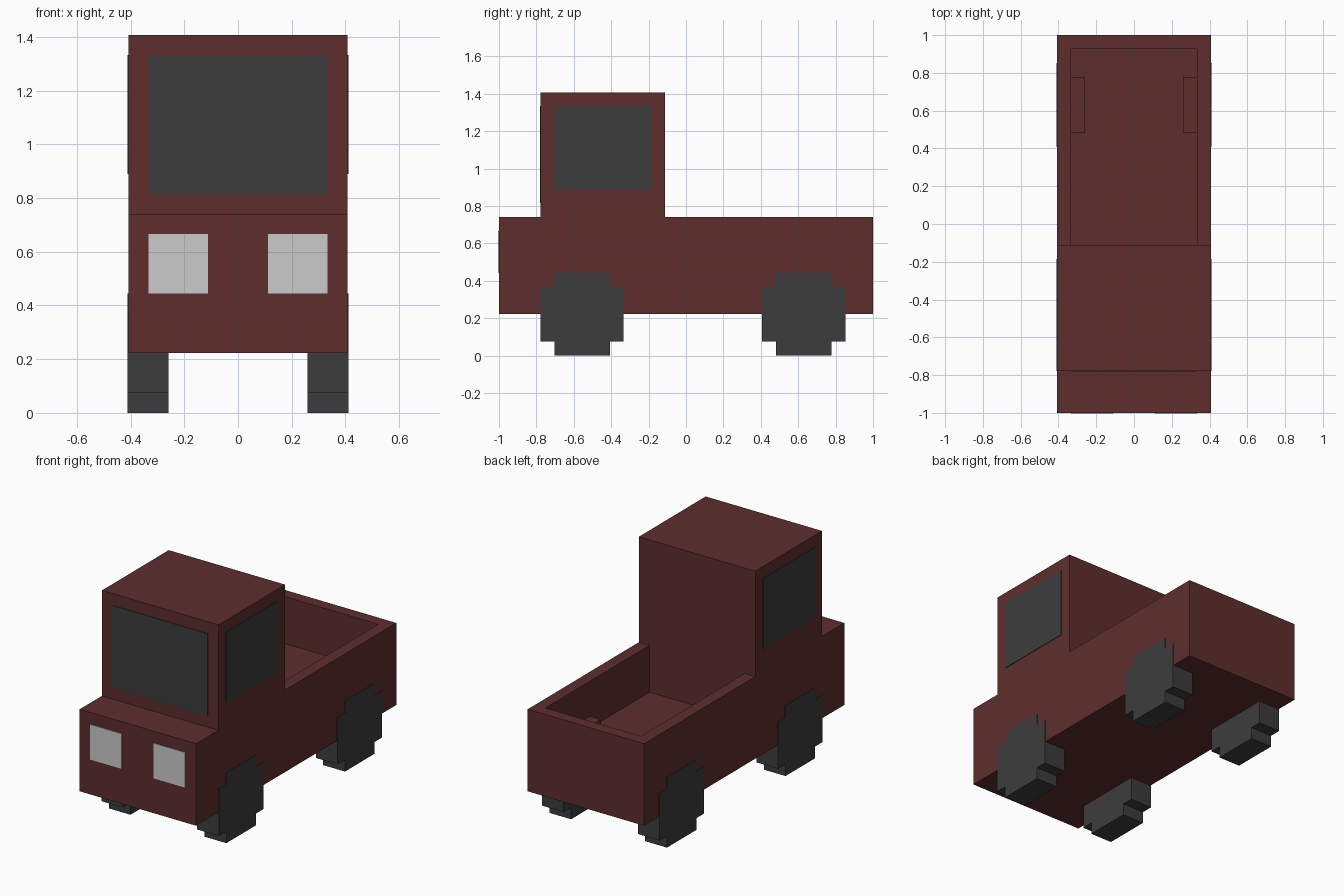
import bpy, bmesh

if "Cube" in bpy.data.objects:
    bpy.data.objects.remove(bpy.data.objects["Cube"])

U = 2 / 27          # block size: the truck is 27 long, 11 wide, 19 high
T = 0.004           # thickness of painted plates


def material(name, rgb):
    m = bpy.data.materials.new(name)
    m.diffuse_color = (*rgb, 1)
    m.use_nodes = True
    m.node_tree.nodes["Principled BSDF"].inputs["Base Color"].default_value = m.diffuse_color
    return m


RED = material("dark red paint", (0.112, 0.027, 0.027))
DARK = material("charcoal", (0.046, 0.046, 0.046))
LIGHT = material("light grey", (0.60, 0.60, 0.60))


def extrude(name, profile, x0, x1, mat):
    """Extrude a (y, z) profile along x; y is counted in blocks from the front."""
    bm = bmesh.new()
    face = bm.faces.new([bm.verts.new((x0, y * U - 1, z * U)) for y, z in profile])
    new = bmesh.ops.extrude_face_region(bm, geom=[face])["geom"]
    verts = [v for v in new if isinstance(v, bmesh.types.BMVert)]
    bmesh.ops.translate(bm, verts=verts, vec=(x1 - x0, 0, 0))
    bmesh.ops.recalc_face_normals(bm, faces=bm.faces)
    mesh = bpy.data.meshes.new(name)
    bm.to_mesh(mesh)
    bm.free()
    mesh.materials.append(mat)
    ob = bpy.data.objects.new(name, mesh)
    bpy.context.collection.objects.link(ob)
    return ob


def rect(y0, y1, z0, z1):
    return [(y0, z0), (y1, z0), (y1, z1), (y0, z1)]


# Body with cab, as one side profile
W = 5.5 * U
body = extrude("body", [(0, 3), (27, 3), (27, 10), (12, 10), (12, 19),
                        (3, 19), (3, 10), (0, 10)], -W, W, RED)

# Open cargo bed cut out of the body
cutter = extrude("bed_cutter", rect(12, 26, 6, 11), -4.5 * U, 4.5 * U, RED)
cutter.hide_render = True
cutter.hide_viewport = True
cut = body.modifiers.new("bed", "BOOLEAN")
cut.operation = "DIFFERENCE"
cut.solver = "EXACT"
cut.object = cutter

# Windscreen plate on the front of the cab
t = T / U
extrude("windscreen", rect(3 - t, 3 + t, 11, 18), -4.5 * U, 4.5 * U, DARK)

WHEEL = [(1, 0), (5, 0), (5, 1), (6, 1), (6, 5), (5, 5),
         (5, 6), (1, 6), (1, 5), (0, 5), (0, 1), (1, 1)]

for side, s in (("right", 1), ("left", -1)):
    # Side window, headlight and wheel arch bump in the bed
    extrude(side + "_window", rect(4, 11, 12, 18), s * (W - T), s * (W + T), DARK)
    extrude(side + "_headlight", rect(-t, t, 6, 9), s * 1.5 * U, s * 4.5 * U, LIGHT)
    extrude(side + "_wheel_arch", rect(20, 24, 5.9, 7), s * 3.5 * U, s * 4.6 * U, RED)
    # Stepped wheels, set almost flush with the body side
    for end, y in (("front", 3), ("rear", 19)):
        extrude(f"{end}_{side}_wheel", [(a + y, z) for a, z in WHEEL],
                s * 3.5 * U, s * (W + T), DARK)
